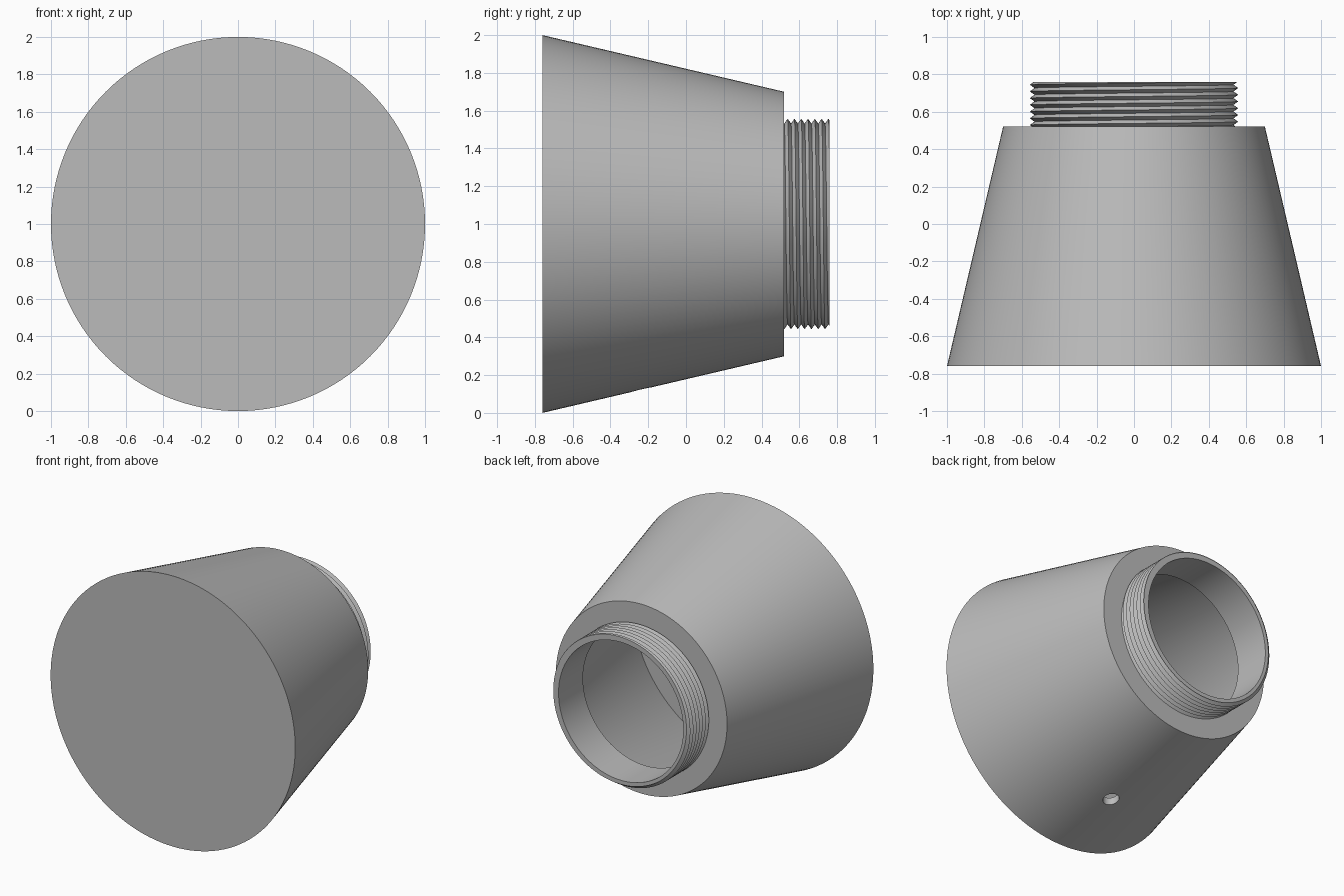
import bpy, bmesh, math

cube = bpy.data.objects.get("Cube")
if cube:
    bpy.data.objects.remove(cube)

SEGMENTS = 128
SHOULDER, END = 0.52, 0.76      # neck start and neck end along y
ROOT, CREST, PITCH = 0.532, 0.557, 0.036

grey = bpy.data.materials.new("satin grey")
grey.use_nodes = True
colour = (0.5, 0.5, 0.5, 1)
grey.diffuse_color = colour
grey.node_tree.nodes["Principled BSDF"].inputs["Base Color"].default_value = colour


def ring_point(radius, y, angle):
    return (radius * math.sin(angle), y, 1 + radius * math.cos(angle))


def sweep(name, rows):
    """Skin rows of (radius, y) functions of angle around the y axis."""
    bm = bmesh.new()
    angles = [2 * math.pi * i / SEGMENTS for i in range(SEGMENTS + 1)]
    grid = [[bm.verts.new(ring_point(*row(a), a)) for a in angles] for row in rows]
    for low, high in zip(grid, grid[1:]):
        for i in range(SEGMENTS):
            bm.faces.new((low[i], low[i + 1], high[i + 1], high[i]))
    bmesh.ops.remove_doubles(bm, verts=bm.verts, dist=0.00005)
    bmesh.ops.recalc_face_normals(bm, faces=bm.faces)
    mesh = bpy.data.meshes.new(name)
    bm.to_mesh(mesh)
    bm.free()
    obj = bpy.data.objects.new(name, mesh)
    bpy.context.collection.objects.link(obj)
    mesh.materials.append(grey)
    return obj


def activate(obj):
    bpy.ops.object.select_all(action='DESELECT')
    obj.select_set(True)
    bpy.context.view_layer.objects.active = obj


# Hollow tapered body with its open neck
profile = [(0, -0.76), (1, -0.76), (0.7, SHOULDER), (0.53, SHOULDER), (0.53, END),
           (0.51, END), (0.51, 0.475), (0.66, 0.475), (0.935, -0.71), (0, -0.71)]
body = sweep("tapered_body", [lambda a, p=p: p for p in profile])

# Small drain hole through the underside
bpy.ops.mesh.primitive_cylinder_add(vertices=32, radius=0.055, depth=0.3,
                                    location=(0, -0.24, 0.12))
cutter = bpy.context.object
cutter.name = "hole_cutter"
cutter.hide_render = True
cutter.data.materials.append(grey)
cut = body.modifiers.new("drain hole", 'BOOLEAN')
cut.operation = 'DIFFERENCE'
cut.solver = 'EXACT'
cut.object = cutter
activate(body)
bpy.ops.object.modifier_apply(modifier=cut.name)
bpy.data.objects.remove(cutter)


# Screw thread: alternating crest and root rows, climbing one pitch per turn
def thread_row(k):
    def row(angle):
        turn = angle / (2 * math.pi)
        y = SHOULDER + PITCH * (k / 2 + turn)
        y = min(max(y, SHOULDER), END)
        phase = ((y - SHOULDER) / PITCH - turn) % 1
        return ROOT + (CREST - ROOT) * (1 - abs(2 * phase - 1)), y
    return row


half_turns = 2 * math.ceil((END - SHOULDER) / PITCH)
rows = [thread_row(k) for k in range(-2, half_turns + 1)]
thread = sweep("neck_thread", rows + [lambda a: (0.529, END)])

for obj in (body, thread):
    activate(obj)
    bpy.ops.object.shade_smooth_by_angle(angle=math.radians(25))
